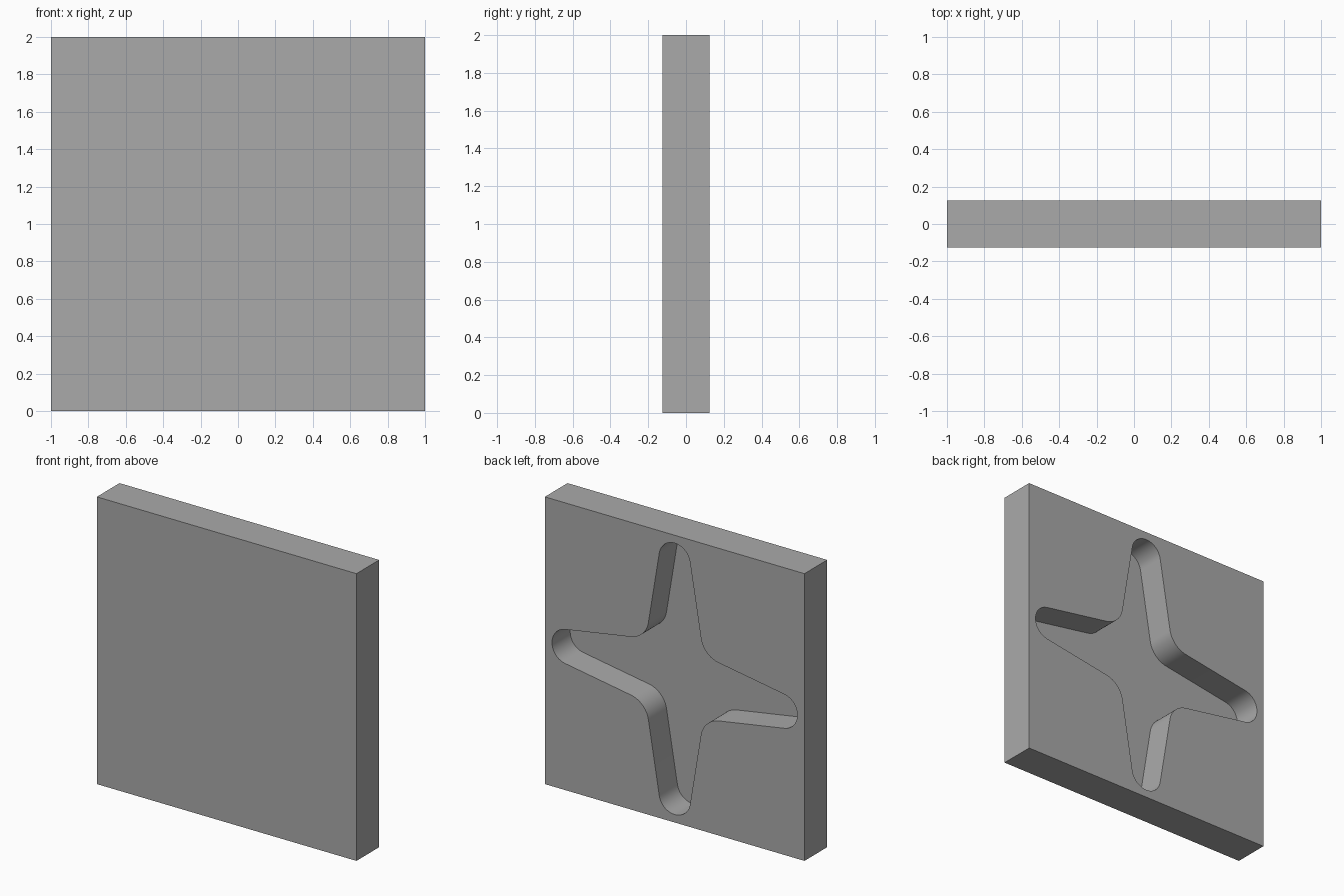
import bpy
import bmesh
from math import sin, cos, pi, atan2, asin, hypot
from mathutils import Vector

cube = bpy.data.objects.get("Cube")
if cube:
    bpy.data.objects.remove(cube, do_unlink=True)

THICK, DEPTH = 0.25, 0.2       # slab thickness and recess depth
TIP, TIP_R = 0.825, 0.12       # centre and radius of each rounded arm tip
INNER, INNER_R = 0.365, 0.165  # centre and radius of each inner fillet
STEPS = 20

grey = bpy.data.materials.new("plain_grey")
grey.use_nodes = True
colour = (0.4, 0.4, 0.4, 1)
grey.diffuse_color = colour
grey.node_tree.nodes["Principled BSDF"].inputs["Base Color"].default_value = colour


def arc(cx, cz, r, start, end):
    angles = [start + (end - start) * i / STEPS for i in range(STEPS + 1)]
    return [Vector((cx + r * cos(a), cz + r * sin(a))) for a in angles]


def star_outline():
    # Taper angle at which an arm edge touches both the tip and the fillet
    dx, dz = INNER, TIP - INNER
    taper = asin((TIP_R + INNER_R) / hypot(dx, dz)) - atan2(dx, dz)
    taper = abs(taper)
    # One quarter: half turn round the top tip, then the fillet beside it
    quarter = arc(0, TIP, TIP_R, pi - taper, taper)
    quarter += arc(INNER, INNER, INNER_R, pi + taper, 1.5 * pi - taper)
    points = []
    for k in range(4):
        c, s = cos(-k * pi / 2), sin(-k * pi / 2)
        points += [Vector((p.x * c - p.y * s, p.x * s + p.y * c)) for p in quarter]
    return points


def prism(name, outline, y0, y1):
    bm = bmesh.new()
    face = bm.faces.new([bm.verts.new((p[0], y0, p[1] + 1)) for p in outline])
    ext = bmesh.ops.extrude_face_region(bm, geom=[face])
    verts = [g for g in ext["geom"] if isinstance(g, bmesh.types.BMVert)]
    bmesh.ops.translate(bm, verts=verts, vec=(0, y1 - y0, 0))
    bmesh.ops.recalc_face_normals(bm, faces=bm.faces)
    mesh = bpy.data.meshes.new(name)
    bm.to_mesh(mesh)
    bm.free()
    mesh.materials.append(grey)
    obj = bpy.data.objects.new(name, mesh)
    bpy.context.collection.objects.link(obj)
    return obj


# Square slab with a star-shaped recess in its back
slab = prism("recessed_slab", [(-1, -1), (1, -1), (1, 1), (-1, 1)], -THICK / 2, THICK / 2)
cutter = prism("star_cutter", star_outline(), THICK / 2 - DEPTH, THICK)
cutter.hide_render = True

cut = slab.modifiers.new("star_recess", 'BOOLEAN')
cut.operation = 'DIFFERENCE'
cut.solver = 'EXACT'
cut.object = cutter

bpy.ops.object.select_all(action='DESELECT')
slab.select_set(True)
bpy.context.view_layer.objects.active = slab
bpy.ops.object.modifier_apply(modifier=cut.name)
bpy.data.objects.remove(cutter, do_unlink=True)

# Smooth the rounded recess walls, keep the rims sharp
bpy.ops.object.shade_smooth_by_angle(angle=pi / 6)
